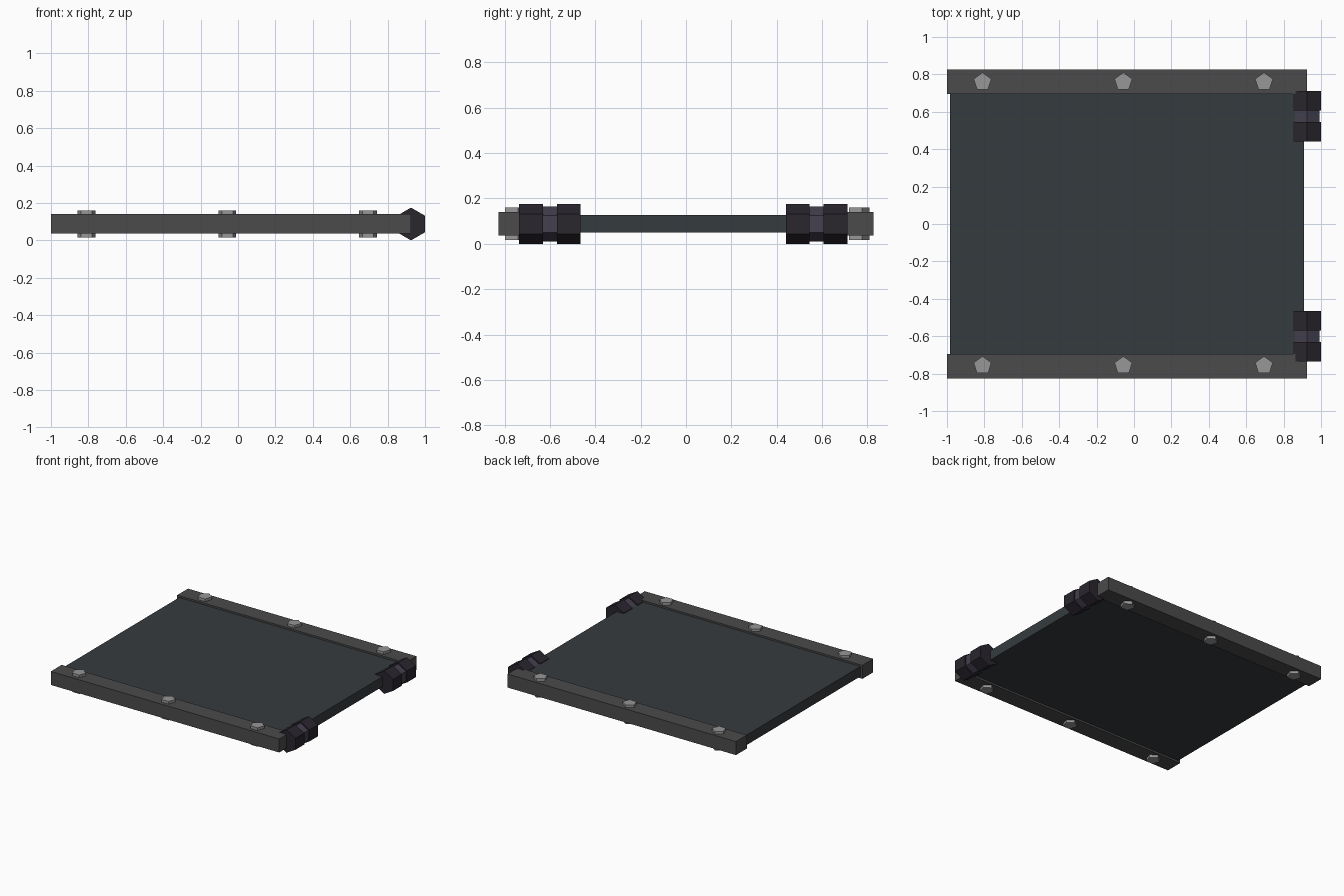
import bpy, bmesh, math
from mathutils import Vector

if "Cube" in bpy.data.objects:
    bpy.data.objects.remove(bpy.data.objects["Cube"])


def material(name, rgb):
    m = bpy.data.materials.new(name)
    m.diffuse_color = (*rgb, 1)
    m.use_nodes = True
    m.node_tree.nodes["Principled BSDF"].inputs["Base Color"].default_value = m.diffuse_color
    return m


PANEL = material("slate_panel", (0.036, 0.044, 0.048))
RAIL = material("dark_rail", (0.072, 0.070, 0.072))
BOLT = material("bolt_metal", (0.31, 0.31, 0.31))
KNUCKLE = material("hinge_dark", (0.023, 0.019, 0.027))
PIN = material("hinge_pin", (0.058, 0.052, 0.080))


def prism(name, points, extrude, mat):
    """Extrude a flat outline along a vector into a closed solid."""
    bm = bmesh.new()
    face = bm.faces.new([bm.verts.new(p) for p in points])
    out = bmesh.ops.extrude_face_region(bm, geom=[face], use_keep_orig=True)
    moved = [g for g in out["geom"] if isinstance(g, bmesh.types.BMVert)]
    bmesh.ops.translate(bm, verts=moved, vec=Vector(extrude))
    bmesh.ops.recalc_face_normals(bm, faces=bm.faces)
    mesh = bpy.data.meshes.new(name)
    bm.to_mesh(mesh)
    bm.free()
    mesh.materials.append(mat)
    obj = bpy.data.objects.new(name, mesh)
    bpy.context.collection.objects.link(obj)
    return obj


def box(name, x0, x1, y0, y1, z0, z1, mat):
    outline = [(x0, y0, z0), (x1, y0, z0), (x1, y1, z0), (x0, y1, z0)]
    return prism(name, outline, (0, 0, z1 - z0), mat)


def ring(sides, r):
    """Regular polygon with one corner pointing along the second axis."""
    steps = [2 * math.pi * i / sides for i in range(sides)]
    return [(r * math.sin(a), r * math.cos(a)) for a in steps]


# Flat door panel
box("door_panel", -0.983, 0.91, -0.71, 0.71, 0.051, 0.127, PANEL)

# Side rails with pentagonal through-bolts
for side, s in (("front", -1), ("back", 1)):
    y0, y1 = sorted((s * 0.696, s * 0.826))
    box(f"{side}_rail", -1.0, 0.926, y0, y1, 0.037, 0.14, RAIL)
    cy = 0.76 if s > 0 else -0.757
    for i, cx in enumerate((-0.81, -0.057, 0.695)):
        pts = [(cx + u, cy + v, 0.016) for u, v in ring(5, 0.05)]
        prism(f"{side}_bolt_{i + 1}", pts, (0, 0, 0.144), BOLT)

# Hexagonal hinges: two knuckles around a slimmer pin
HX, HZ = 0.925, 0.0875
for side, cy in (("front", -0.60), ("back", 0.576)):
    for part, y0, y1, r, mat in (("knuckle_a", -0.136, -0.031, 0.0875, KNUCKLE),
                                 ("knuckle_b", 0.031, 0.136, 0.0875, KNUCKLE),
                                 ("pin", -0.12, 0.12, 0.077, PIN)):
        pts = [(HX + u, cy + y0, HZ + v) for u, v in ring(6, r)]
        prism(f"{side}_hinge_{part}", pts, (0, y1 - y0, 0), mat)
